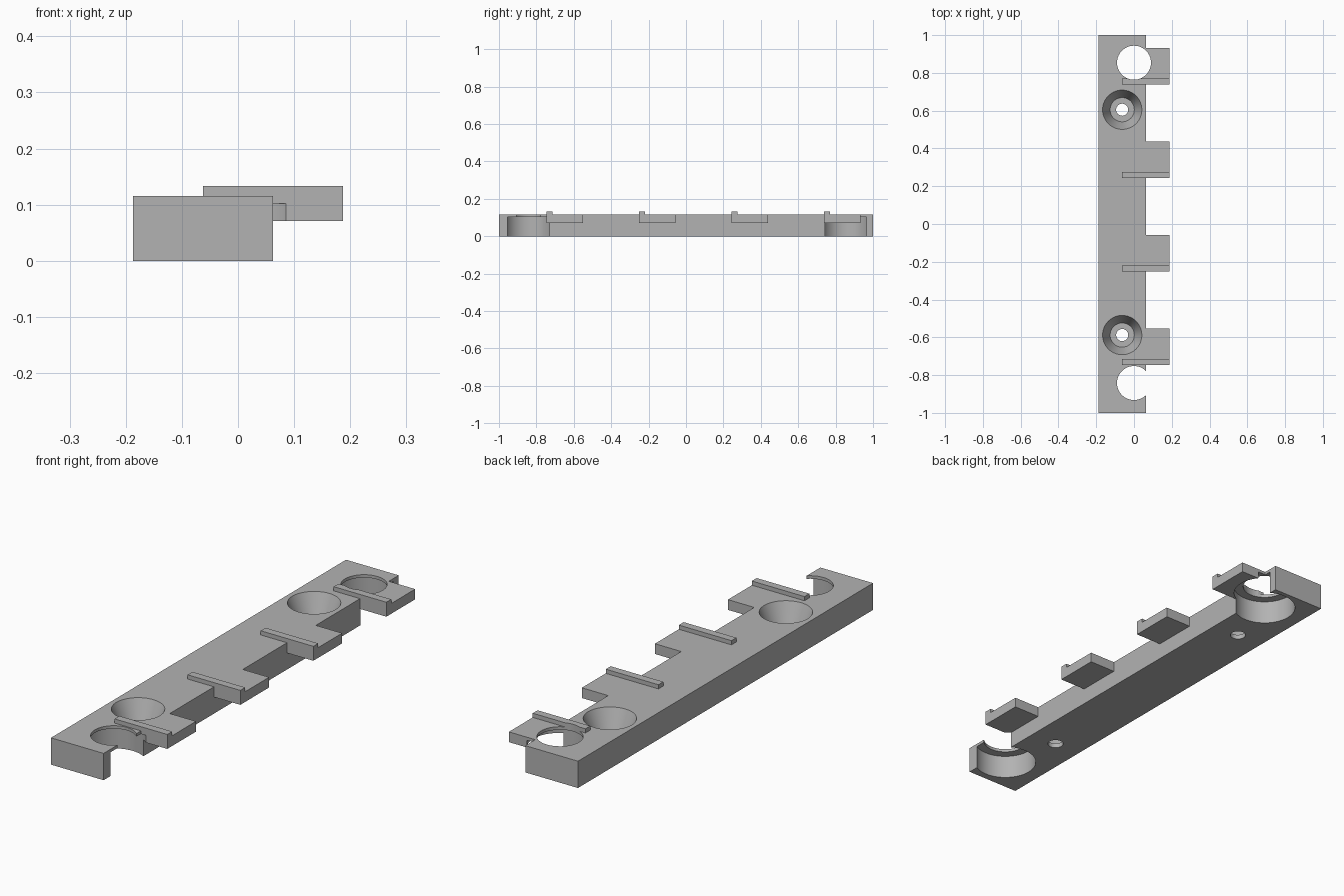
import bpy
import bmesh
from math import radians
from mathutils import Vector

if "Cube" in bpy.data.objects:
    bpy.data.objects.remove(bpy.data.objects["Cube"], do_unlink=True)

grey = bpy.data.materials.new("plain grey")
grey.use_nodes = True
colour = (0.45, 0.45, 0.45, 1)
grey.diffuse_color = colour
grey.node_tree.nodes["Principled BSDF"].inputs["Base Color"].default_value = colour


def finish(bm, name):
    bmesh.ops.recalc_face_normals(bm, faces=bm.faces)
    mesh = bpy.data.meshes.new(name)
    bm.to_mesh(mesh)
    bm.free()
    mesh.materials.append(grey)
    obj = bpy.data.objects.new(name, mesh)
    bpy.context.collection.objects.link(obj)
    return obj


def box(name, low, high):
    bm = bmesh.new()
    bmesh.ops.create_cube(bm, size=1)
    low, high = Vector(low), Vector(high)
    for v in bm.verts:
        v.co = (low + high) / 2 + v.co * (high - low)
    return finish(bm, name)


def lathe(name, x, y, profile):
    """Closed solid turned about a vertical axis from (radius, height) points."""
    bm = bmesh.new()
    points = [(0, profile[0][1])] + profile + [(0, profile[-1][1])]
    verts = [bm.verts.new((x + r, y, z)) for r, z in points]
    edges = [bm.edges.new(pair) for pair in zip(verts, verts[1:])]
    bmesh.ops.spin(bm, geom=verts + edges, cent=(x, y, 0), axis=(0, 0, 1),
                   angle=radians(360), steps=64, use_merge=True)
    bmesh.ops.remove_doubles(bm, verts=bm.verts, dist=0.0001)
    return finish(bm, name)


def combine(target, tool, operation):
    tool.hide_render = True
    mod = target.modifiers.new(tool.name, "BOOLEAN")
    mod.operation, mod.solver, mod.object = operation, "EXACT", tool
    bpy.context.view_layer.objects.active = target
    bpy.ops.object.modifier_apply(modifier=mod.name)
    bpy.data.objects.remove(tool, do_unlink=True)


TOP = 0.115
EDGE = 0.0625

# Main bar
bar = box("mounting_bar", (-0.1875, -1, 0), (EDGE, 1, TOP))

# Four side tabs, each with a raised ridge along one edge
for i in range(4):
    y = -0.747 + 0.495 * i
    combine(bar, box("side_tab", (0, y, 0.071), (0.1875, y + 0.195, TOP)), "UNION")
    combine(bar, box("ridge", (-EDGE, y, 0.09), (0.1875, y + 0.033, 0.133)), "UNION")

# Wide pockets from below with a thin lip around a smaller top opening
for y in (-0.842, 0.854):
    pocket = [(0.128, -0.05), (0.128, 0.102), (0.09, 0.102), (0.09, 0.2)]
    combine(bar, lathe("pocket_cutter", 0, y, pocket), "DIFFERENCE")

# Tapered screw recesses with a through hole
for y in (-0.588, 0.605):
    recess = [(0.032, -0.05), (0.032, 0.02), (0.064, 0.02), (0.104, TOP), (0.104, 0.2)]
    combine(bar, lathe("screw_cutter", -EDGE, y, recess), "DIFFERENCE")

# Smooth round walls, crisp edges
bpy.ops.object.select_all(action="DESELECT")
bar.select_set(True)
bpy.context.view_layer.objects.active = bar
bpy.ops.object.shade_smooth_by_angle(angle=radians(30))
